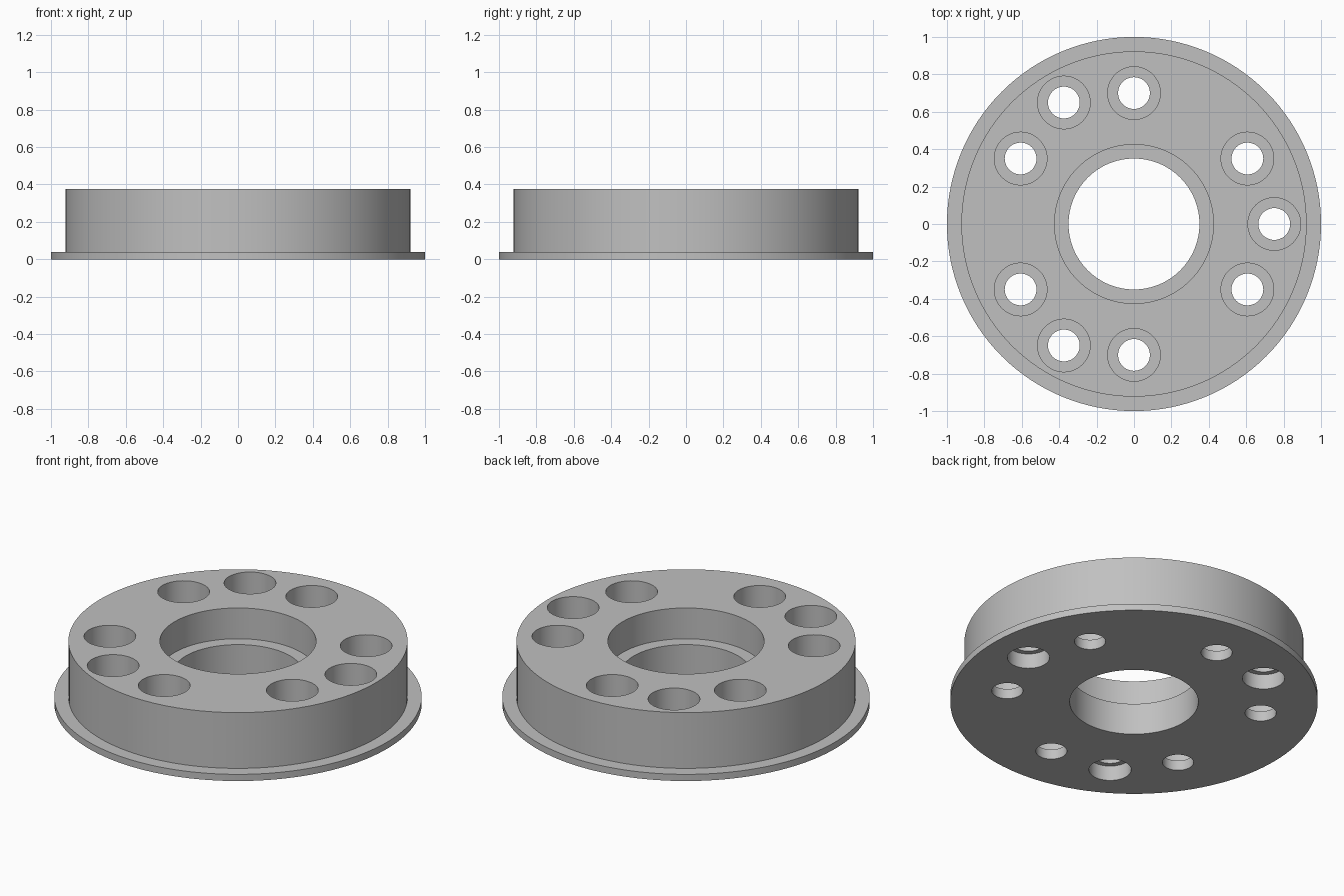
import bpy, bmesh
from math import cos, sin, pi, radians

old = bpy.data.objects.get("Cube")
if old:
    bpy.data.objects.remove(old, do_unlink=True)

HEIGHT = 0.375
OVER = 0.1  # how far cutters reach past the faces

metal = bpy.data.materials.new("plain grey metal")
metal.use_nodes = True
grey = (0.53, 0.53, 0.53, 1)
metal.diffuse_color = grey
metal.node_tree.nodes["Principled BSDF"].inputs["Base Color"].default_value = grey


def lathe(bm, profile, segments, cx=0, cy=0):
    """Closed solid of revolution from (radius, z) steps, bottom to top."""
    rings = []
    for r, z in profile:
        rings.append([bm.verts.new((cx + r * cos(2 * pi * i / segments),
                                    cy + r * sin(2 * pi * i / segments), z))
                      for i in range(segments)])
    for low, high in zip(rings, rings[1:]):
        for i in range(segments):
            j = (i + 1) % segments
            bm.faces.new((low[i], low[j], high[j], high[i]))
    bm.faces.new(rings[0][::-1])
    bm.faces.new(rings[-1])


def make_object(name, bm):
    bmesh.ops.recalc_face_normals(bm, faces=bm.faces)
    mesh = bpy.data.meshes.new(name)
    bm.to_mesh(mesh)
    bm.free()
    mesh.materials.append(metal)
    obj = bpy.data.objects.new(name, mesh)
    bpy.context.collection.objects.link(obj)
    return obj


# Flanged disc
bm = bmesh.new()
lathe(bm, [(1, 0), (1, 0.04), (0.923, 0.04), (0.923, HEIGHT)], 128)
spacer = make_object("flanged_spacer", bm)

# Cutter: stepped centre bore and bolt holes
bm = bmesh.new()
top = HEIGHT + OVER
lathe(bm, [(0.35, -OVER), (0.35, 0.19), (0.425, 0.19), (0.425, top)], 96)

# Six holes sunk deep from above
for angle in (30, 90, 150, 210, 270, 330):
    a = radians(angle)
    lathe(bm, [(0.085, -OVER), (0.085, 0.06), (0.141, 0.06), (0.141, top)],
          48, 0.7 * cos(a), 0.7 * sin(a))

# Three holes sunk from both sides
for angle in (0, 120, 240):
    a = radians(angle)
    lathe(bm, [(0.115, -OVER), (0.115, 0.09), (0.085, 0.09),
               (0.085, 0.15), (0.141, 0.15), (0.141, top)],
          48, 0.75 * cos(a), 0.75 * sin(a))
cutter = make_object("hole_cutter", bm)
cutter.hide_render = True

# Cut the holes and keep the result as plain mesh
cut = spacer.modifiers.new("holes", 'BOOLEAN')
cut.operation = 'DIFFERENCE'
cut.solver = 'EXACT'
cut.object = cutter
bpy.context.view_layer.update()
graph = bpy.context.evaluated_depsgraph_get()
result = bpy.data.meshes.new_from_object(spacer.evaluated_get(graph))
spacer.modifiers.clear()
spacer.data = result
bpy.data.objects.remove(cutter, do_unlink=True)

# Smooth round walls, crisp rims
result.shade_smooth()
result.set_sharp_from_angle(angle=radians(30))
